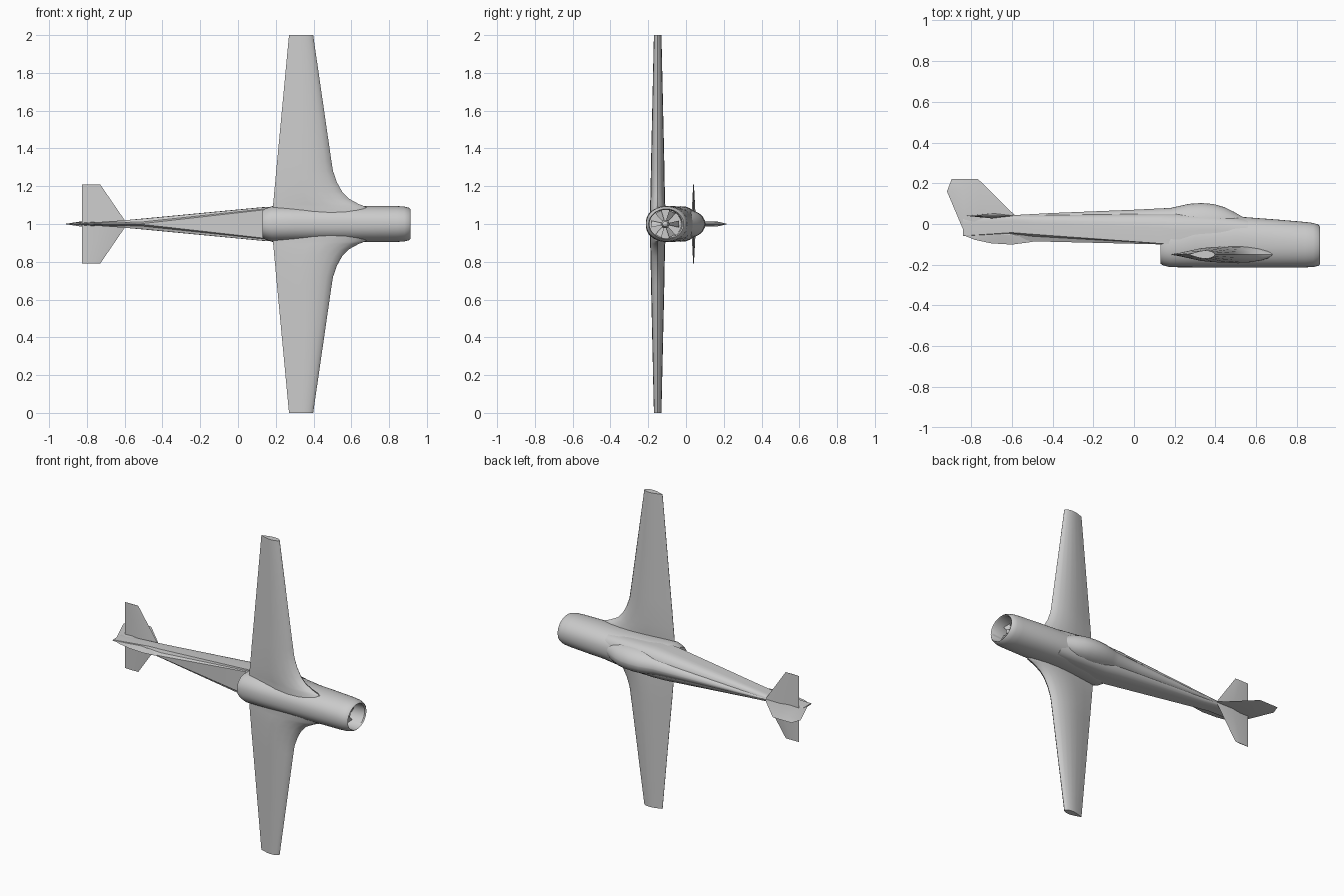
import bpy, bmesh, math
from mathutils import Vector

if "Cube" in bpy.data.objects:
    bpy.data.objects.remove(bpy.data.objects["Cube"])

grey = bpy.data.materials.new("light grey")
grey.use_nodes = True
grey.diffuse_color = (0.6, 0.6, 0.6, 1)
grey.node_tree.nodes["Principled BSDF"].inputs["Base Color"].default_value = (0.6, 0.6, 0.6, 1)

CZ = 1.0  # height of the aircraft's centreline


def finish(bm, name, angle=35):
    bmesh.ops.remove_doubles(bm, verts=bm.verts, dist=1e-5)
    bmesh.ops.recalc_face_normals(bm, faces=bm.faces)
    mesh = bpy.data.meshes.new(name)
    bm.to_mesh(mesh)
    bm.free()
    mesh.materials.append(grey)
    ob = bpy.data.objects.new(name, mesh)
    bpy.context.collection.objects.link(ob)
    bpy.ops.object.select_all(action='DESELECT')
    ob.select_set(True)
    bpy.context.view_layer.objects.active = ob
    bpy.ops.object.shade_smooth_by_angle(angle=math.radians(angle))
    return ob


def loft(name, rings, caps=(True, True), angle=35):
    """Skin a list of equally sized closed rings."""
    bm = bmesh.new()
    rows = [[bm.verts.new(p) for p in ring] for ring in rings]
    n = len(rows[0])
    for a, b in zip(rows, rows[1:]):
        for i in range(n):
            j = (i + 1) % n
            bm.faces.new((a[i], a[j], b[j], b[i]))
    for row, cap in zip((rows[0], rows[-1]), caps):
        if cap:
            bm.faces.new(row)
    return finish(bm, name, angle)


def oval(x, bottom, top, half, power=2.0, n=40):
    """Superellipse ring across the x axis."""
    mid, r = (bottom + top) / 2, (top - bottom) / 2
    ring = []
    for i in range(n):
        t = 2 * math.pi * i / n
        c, s = math.cos(t), math.sin(t)
        ring.append((x, mid + r * math.copysign(abs(c) ** (2 / power), c),
                     CZ + half * math.copysign(abs(s) ** (2 / power), s)))
    return ring


def mirror_ring(x, half):
    """Closed ring from (y, z) points listed top to bottom on one side."""
    return ([(x, y, CZ + z) for y, z in half] +
            [(x, y, CZ - z) for y, z in reversed(half)])


# Nose and engine pod, with the intake duct turned inward at the front
pod = [(0.13, -0.195, -0.03, 0.072, 2.2), (0.145, -0.204, -0.02, 0.082, 2.2),
       (0.18, -0.212, 0.0, 0.094, 2.3), (0.30, -0.213, 0.03, 0.096, 2.3),
       (0.50, -0.213, 0.037, 0.096, 2.3), (0.70, -0.213, 0.022, 0.096, 2.2),
       (0.84, -0.213, 0.010, 0.095, 2.1), (0.88, -0.211, 0.005, 0.092, 2.1),
       (0.905, -0.205, -0.003, 0.086, 2.0), (0.912, -0.198, -0.012, 0.080, 2.0),
       (0.905, -0.193, -0.020, 0.076, 2.0), (0.80, -0.193, -0.025, 0.075, 2.0)]
loft("engine_pod", [oval(*p) for p in pod])

# Intake fan: hub with blades, plus a ring around the hub
FY = -0.11
hub = [(0.80, 0.022), (0.84, 0.022), (0.86, 0.014), (0.866, 0.003)]
loft("intake_hub", [oval(x, FY - r, FY + r, r, 2, 20) for x, r in hub])
bm = bmesh.new()
for k in range(6):
    a = k * math.pi / 3
    pts = []
    for r, da, x in ((0.018, -0.3, 0.825), (0.076, -0.24, 0.825),
                     (0.076, 0.24, 0.845), (0.018, 0.3, 0.845)):
        pts.append(bm.verts.new((x, FY + r * math.cos(a + da), CZ + r * math.sin(a + da))))
    bm.faces.new(pts)
finish(bm, "intake_blades")

# Tail boom: rounded back, side chine, and a keel that widens forward
# x, top, half width, widest y, chine y, chine half width, keel y, keel half width
boom = [(-0.84, 0.038, 0.004, 0.0, -0.058, 0.003, -0.06, 0.0),
        (-0.60, 0.041, 0.020, 0.01, -0.042, 0.020, -0.062, 0.002),
        (-0.50, 0.043, 0.029, 0.005, -0.050, 0.028, -0.085, 0.003),
        (0.13, 0.056, 0.089, -0.02, -0.096, 0.088, -0.100, 0.074),
        (0.22, 0.058, 0.094, -0.03, -0.102, 0.093, -0.104, 0.078),
        (0.40, 0.050, 0.092, -0.03, -0.104, 0.090, -0.106, 0.078),
        (0.56, 0.026, 0.084, -0.04, -0.104, 0.084, -0.106, 0.078)]
rings = []
for x, top, w, wide, cy, cw, ky, kw in boom:
    half = [(wide + (top - wide) * math.cos(t) ** 0.8, w * math.sin(t) ** 0.8)
            for t in [math.radians(d) for d in (2, 15, 30, 45, 60, 75, 89.9)]]
    half += [(cy, cw), (cy + 0.35 * (ky - cy) + 0.002, kw + 0.35 * (cw - kw)), (ky, kw)]
    rings.append(mirror_ring(x, half))
loft("tail_boom", rings)

# Canopy and raised spine running back to the fin: x, base, top, half width
spine = [(-0.62, 0.030, 0.042, 0.006), (-0.40, 0.020, 0.054, 0.020),
         (0.0, 0.015, 0.070, 0.045), (0.18, 0.005, 0.079, 0.060),
         (0.22, 0.005, 0.088, 0.066), (0.27, 0.005, 0.099, 0.072),
         (0.33, 0.005, 0.103, 0.075), (0.39, 0.005, 0.098, 0.074),
         (0.44, 0.005, 0.084, 0.069), (0.49, 0.002, 0.060, 0.058),
         (0.54, 0.0, 0.031, 0.040)]
rings = []
for x, base, top, w in spine:
    arc = [math.radians(d) for d in (2, 15, 30, 45, 60, 75, 90)]
    half = [(base + (top - base) * math.cos(t), w * math.sin(t)) for t in arc]
    rings.append(mirror_ring(x, half + [(base - 0.01, w)]))
loft("canopy_and_spine", rings)

# Wings: height from centreline, trailing x, leading x, half thickness
WY = -0.15
stations = [(0.0, 0.175, 0.70, 0.042), (0.09, 0.185, 0.68, 0.041),
            (0.105, 0.186, 0.64, 0.040), (0.135, 0.189, 0.585, 0.039),
            (0.17, 0.192, 0.552, 0.038), (0.22, 0.197, 0.524, 0.037),
            (0.28, 0.202, 0.503, 0.036), (0.33, 0.207, 0.495, 0.035),
            (1.0, 0.27, 0.398, 0.020)]
# Aerofoil fractions: chord from trailing edge, thickness
foil = [(0.0, 0.03), (0.2, 0.45), (0.42, 0.86), (0.6, 1.0),
        (0.76, 0.93), (0.88, 0.70), (0.96, 0.40), (1.0, 0.0)]
for side, sign in (("left", 1), ("right", -1)):
    rings = []
    for h, te, le, t in stations:
        chord = le - te
        # keep the thick part forward of the trailing edge where the root fillet flares
        ring = [(te + chord * c, WY + t * k, CZ + sign * h) for c, k in foil]
        ring += [(te + chord * c, WY - t * k, CZ + sign * h) for c, k in foil[-2::-1]]
        rings.append(ring)
    loft("wing_" + side, rings, angle=40)


def fin(name, outline, axis, thick, ridge):
    """Thin surface: a sharp outline swelling to a ridge polyline on both faces."""
    bm = bmesh.new()
    edge = [bm.verts.new(p) for p in outline]
    for s in (1, -1):
        off = Vector(axis) * thick * s
        crest = [bm.verts.new(Vector(p) + off) for p in ridge]
        n = len(edge)
        near = [min(range(len(crest)), key=lambda k: (crest[k].co - e.co).length) for e in edge]
        for i in range(n):
            j = (i + 1) % n
            bm.faces.new((edge[i], edge[j], crest[near[i]]))
            if near[i] != near[j]:
                bm.faces.new((edge[j], crest[near[j]], crest[near[i]]))
    return finish(bm, name, 20)


# Vertical fin with rudder
fin("vertical_fin",
    [(x, y, CZ) for x, y in ((-0.58, 0.038), (-0.765, 0.22), (-0.895, 0.22),
                             (-0.918, 0.16), (-0.825, -0.06), (-0.70, -0.05))],
    (0, 0, 1), 0.012, [(-0.76, 0.05, CZ), (-0.84, 0.17, CZ)])

# Ventral fin below the boom
fin("ventral_fin",
    [(x, y, CZ) for x, y in ((-0.46, -0.07), (-0.50, -0.088), (-0.60, -0.101), (-0.70, -0.095),
                             (-0.78, -0.078), (-0.825, -0.06), (-0.75, 0.0), (-0.60, -0.03))],
    (0, 0, 1), 0.012, [(-0.64, -0.05, CZ)])

# Tailplanes
for side, sign in (("left", 1), ("right", -1)):
    rings = []
    for h, te, le, t in ((0.0, -0.825, -0.585, 0.013), (0.02, -0.825, -0.60, 0.012),
                         (0.21, -0.825, -0.73, 0.002)):
        z, c = CZ + sign * h, le - te
        rings.append([(te, 0.04, z), (te + 0.55 * c, 0.04 + t, z),
                      (le, 0.04, z), (te + 0.55 * c, 0.04 - t, z)])
    loft("tailplane_" + side, rings, angle=15)
